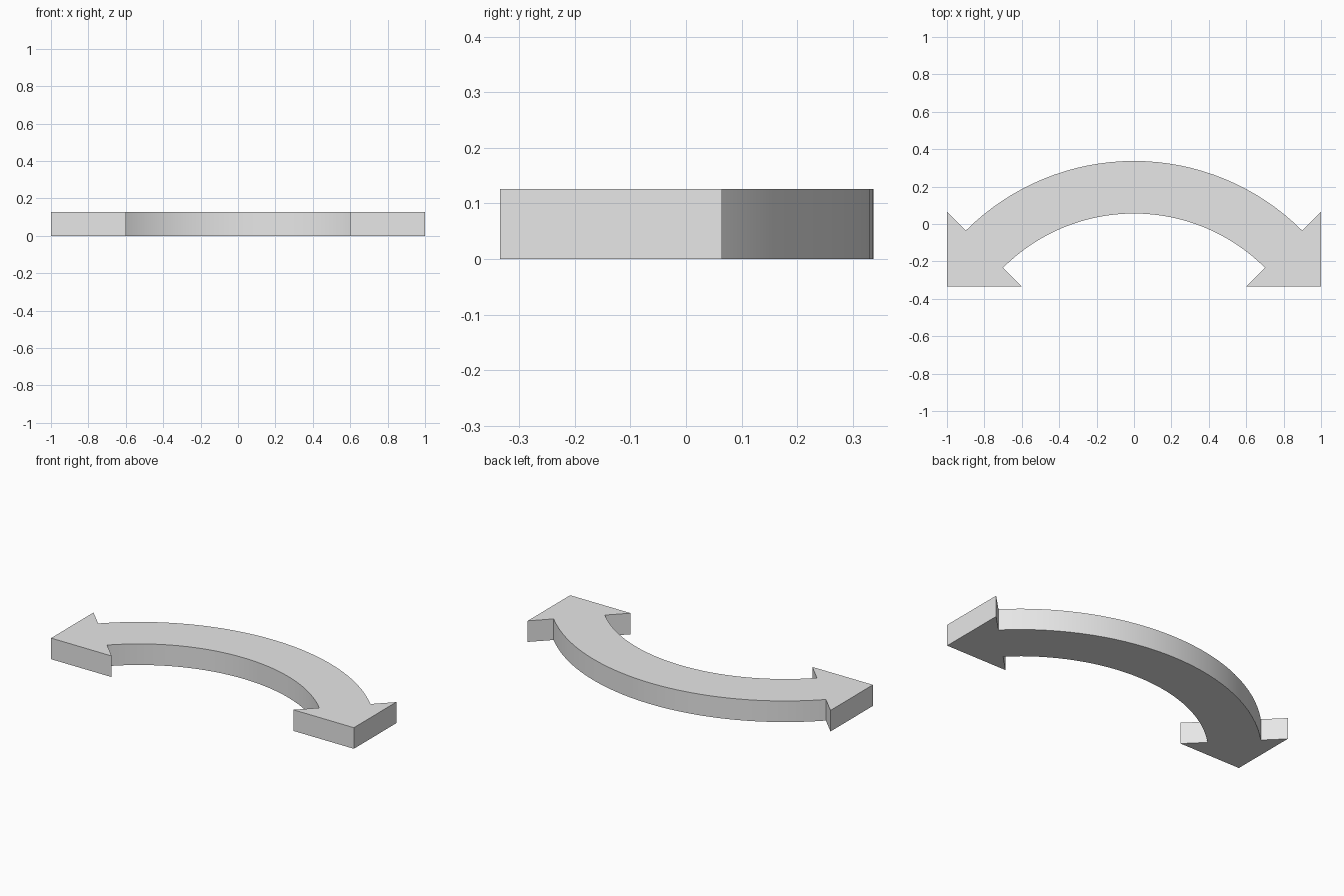
import bpy
import bmesh
from math import sin, cos, pi

cube = bpy.data.objects.get("Cube")
if cube:
    bpy.data.objects.remove(cube)

HEIGHT = 0.126
CENTRE_Y = -0.935
OUTER_R, INNER_R = 1.272, 0.991
SEGMENTS = 32

# Light grey material
grey = bpy.data.materials.new("light grey")
grey.use_nodes = True
colour = (0.8, 0.8, 0.8, 1)
grey.diffuse_color = colour
grey.node_tree.nodes["Principled BSDF"].inputs["Base Color"].default_value = colour

bm = bmesh.new()


def arc(radius):
    """Quarter circle from the right end to the left end."""
    angles = [pi / 4 * (2 * i / SEGMENTS - 1) for i in range(SEGMENTS + 1)]
    return [bm.verts.new((radius * sin(a), CENTRE_Y + radius * cos(a), 0)) for a in angles]


# Curved shaft
outer, inner = arc(OUTER_R), arc(INNER_R)
for i in range(SEGMENTS):
    bm.faces.new((outer[i], inner[i], inner[i + 1], outer[i + 1]))

# Triangular arrow heads, sharing the shaft's end edges
for side, end in ((-1, 0), (1, -1)):
    tip, low, high = [bm.verts.new((side * x, y, 0)) for x, y in
                      ((1, -0.335), (0.6, -0.335), (1, 0.065))]
    bm.faces.new((low, tip, high, outer[end], inner[end]))

# Thickness
bmesh.ops.recalc_face_normals(bm, faces=bm.faces)
extruded = bmesh.ops.extrude_face_region(bm, geom=bm.faces[:], use_keep_orig=True)
top = [v for v in extruded["geom"] if isinstance(v, bmesh.types.BMVert)]
bmesh.ops.translate(bm, verts=top, vec=(0, 0, HEIGHT))
bmesh.ops.recalc_face_normals(bm, faces=bm.faces)

mesh = bpy.data.meshes.new("curved_double_arrow")
bm.to_mesh(mesh)
bm.free()
mesh.materials.append(grey)
arrow = bpy.data.objects.new("curved_double_arrow", mesh)
bpy.context.collection.objects.link(arrow)

# Smooth curved walls, crisp edges
bpy.context.view_layer.objects.active = arrow
arrow.select_set(True)
bpy.ops.object.shade_smooth_by_angle(angle=pi / 6)
